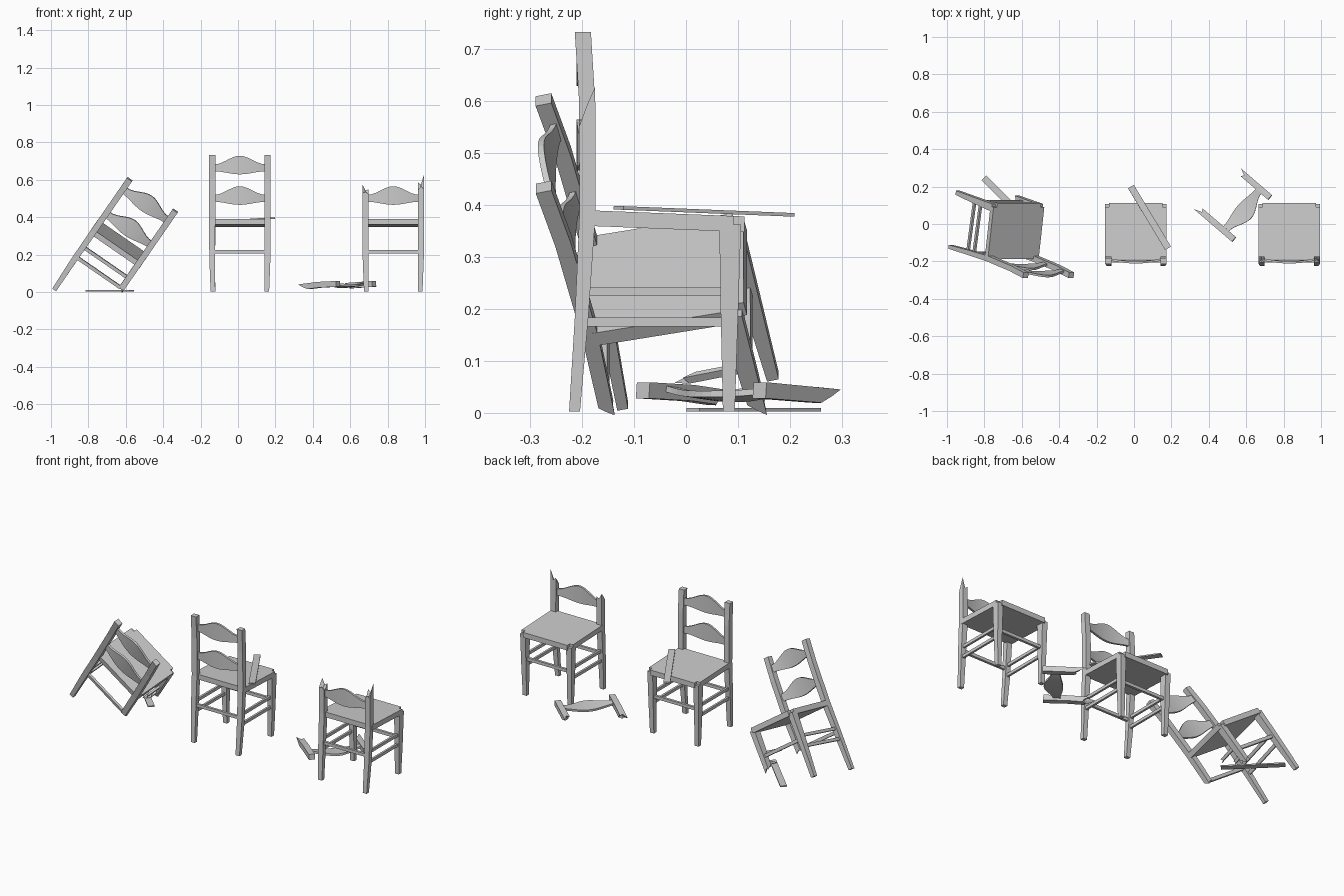
import bpy, bmesh
from math import cos, pi, radians
from mathutils import Matrix, Vector

if "Cube" in bpy.data.objects:
    bpy.data.objects.remove(bpy.data.objects["Cube"])


def finish(bm, name, mat):
    bmesh.ops.recalc_face_normals(bm, faces=bm.faces)
    me = bpy.data.meshes.new(name)
    bm.to_mesh(me)
    bm.free()
    ob = bpy.data.objects.new(name, me)
    ob.matrix_world = mat
    bpy.context.collection.objects.link(ob)
    return ob


def loft(name, rings, mat, tips=None):
    """Skin closed rings; each end is a flat cap, or a fan to a tip if given."""
    bm = bmesh.new()
    vs = [[bm.verts.new(p) for p in r] for r in rings]
    n = len(vs[0])
    for a, b in zip(vs, vs[1:]):
        for i in range(n):
            bm.faces.new((a[i], a[(i + 1) % n], b[(i + 1) % n], b[i]))
    for ring, tip in zip((vs[0], vs[-1]), tips or (None, None)):
        if tip is None:
            bm.faces.new(ring)
        else:
            c = bm.verts.new(tip)
            for i in range(n):
                bm.faces.new((ring[i], ring[(i + 1) % n], c))
    return finish(bm, name, mat)


def box(name, centre, size, mat=Matrix()):
    bm = bmesh.new()
    bmesh.ops.create_cube(bm, size=1, matrix=Matrix.Translation(centre) @ Matrix.Diagonal((*size, 1)))
    return finish(bm, name, mat)


def frame(origin, right, up):
    u = Vector(up).normalized()
    v = u.cross(Vector(right)).normalized()
    w = v.cross(u)
    m = Matrix((w, v, u)).transposed().to_4x4()
    m.translation = origin
    return m


# leg sections: z, x centre, y min, y max, x width
BACK = [(0, .144, -.225, -.204, .025), (.18, .148, -.214, -.188, .031), (.38, .148, -.205, -.174, .033),
        (.6, .148, -.206, -.175, .033), (.73, .148, -.214, -.183, .033)]
FRONT = [(0, .144, .071, .094, .025), (.18, .147, .067, .1, .03), (.36, .148, .064, .106, .034)]
SQUARE = [(-1, -1), (0, -1), (1, -1), (1, 0), (1, 1), (0, 1), (-1, 1), (-1, 0)]
JAG = (0, .022, .008, .05, .085, .03, .045, .012)


def at(secs, z):
    for a, b in zip(secs, secs[1:]):
        if z <= b[0]:
            break
    t = (z - a[0]) / (b[0] - a[0])
    return [p + (q - p) * t for p, q in zip(a, b)]


def post(name, secs, side, mat, lo=None, hi=None, jag_lo=0, jag_hi=0):
    lo = secs[0][0] if lo is None else lo
    hi = secs[-1][0] if hi is None else hi
    zs = [lo] + [s[0] for s in secs if lo + .03 < s[0] < hi - .03] + [hi]
    rings = []
    for k, z in enumerate(zs):
        _, x, y0, y1, w = at(secs, z)
        j = -jag_lo if k == 0 else jag_hi if k == len(zs) - 1 else 0
        rings.append([Vector((side * (x + a * w / 2), (y0 + y1) / 2 + b * (y1 - y0) / 2, z + j * JAG[i]))
                      for i, (a, b) in enumerate(SQUARE)])
    tips = [None, None]
    for e, j in ((0, jag_lo), (1, jag_hi)):
        if j:
            c = sum(rings[-e], Vector()) / 8
            c.z = zs[-e] + (.01 if e else -.01) * j
            tips[e] = c
    return loft(name, rings, mat, tips)


def slat(name, dz, mat):
    rings = []
    for i in range(15):
        t = -1 + i / 7
        arch = .5 + .5 * cos(pi * t)
        y = -.19 - .015 * (1 - t * t)
        top, bot = .68 + .045 * arch + dz, .642 - .016 * arch + dz
        rings.append([(t * .136, y - .006, bot), (t * .136, y + .006, bot),
                      (t * .136, y + .006, top), (t * .136, y - .006, top)])
    return loft(name, rings, mat)


def seat(mat):
    bm = bmesh.new()
    bmesh.ops.create_cube(bm, size=1)
    for v in bm.verts:
        v.co = (v.co.x * .33, -.039 + v.co.y * .304, .366 + v.co.z * .03 - v.co.y * .012)
    upright = [e for e in bm.edges if abs(e.verts[0].co.z - e.verts[1].co.z) > .025]
    for corner, r in ((1, .022), (-1, .006)):
        es = [e for e in upright if e.is_valid and (e.verts[0].co.y + .039) * corner > .14]
        bmesh.ops.bevel(bm, geom=es, offset=r, segments=4, affect='EDGES')
        upright = [e for e in bm.edges if abs(e.verts[0].co.z - e.verts[1].co.z) > .025]
    return finish(bm, "seat", mat)


def chair(mat, back_l={}, back_r={}, front_r={}, slats=(0, -.163), broken_rails=False):
    seat(mat)
    post("back_leg_left", BACK, -1, mat, **back_l)
    post("back_leg_right", BACK, 1, mat, **back_r)
    post("front_leg_left", FRONT, -1, mat)
    post("front_leg_right", FRONT, 1, mat, **front_r)
    for dz in slats:
        slat("back_slat", dz, mat)
    for y in (-.2, .083):
        box("cross_rail", (0, y, .212), (.28, .014, .018), mat)
    for s in (-1, 1):
        for z in (.172, .23):
            if s > 0 and broken_rails:
                # snapped rail stub with a sloped end
                e = -.03 if z > .2 else .03
                loft("broken_side_rail", [
                    [(.142, e - .03, z - .008), (.154, e, z - .008), (.154, e - .01, z + .008), (.142, e + .015, z + .008)],
                    [(.142, .08, z - .008), (.154, .08, z - .008), (.154, .08, z + .008), (.142, .08, z + .008)]], mat)
            else:
                box("side_rail", (s * .148, -.06, z), (.012, .28, .017), mat)


# whole chair in the middle
chair(Matrix.Translation((.01, 0, .003)))

# chair with the top of its back snapped off
chair(Matrix.Translation((.83, 0, .003)), slats=(-.163,),
      back_l=dict(hi=.52, jag_hi=.6), back_r=dict(hi=.54, jag_hi=1))

# tilted chair with two broken right legs
chair(frame((-.835, .087, -.028), (.825, 0, -.565), (.553, -.23, .8)),
      back_r=dict(lo=.215, jag_lo=.3), front_r=dict(lo=.155, jag_lo=.4), broken_rails=True)

# snapped chair-back lying on the floor
up = Vector((.755, -.648, .1)).normalized()
right = Vector((.651, .759, 0))
m = frame((0, 0, 0), right, up)
m.translation = Vector((.535, -.083, .044)) - m @ Vector((-.148, -.198, .73))
post("fallen_post_left", BACK, -1, m, lo=.53, jag_lo=.8)
post("fallen_post_right", BACK, 1, m, lo=.57, jag_lo=.7)
slat("fallen_slat", 0, m)

# loose boards: one on the seat, one on the floor
for name, pos, length, ang, pitch in (("board_on_seat", (.083, .035, .388), .385, -59, 2.3),
                                      ("board_on_floor", (-.685, .13, .006), .33, -45, 0)):
    box(name, (0, 0, 0), (length, .036, .007),
        Matrix.Translation(pos) @ Matrix.Rotation(radians(-pitch), 4, 'X') @ Matrix.Rotation(radians(ang), 4, 'Z'))
